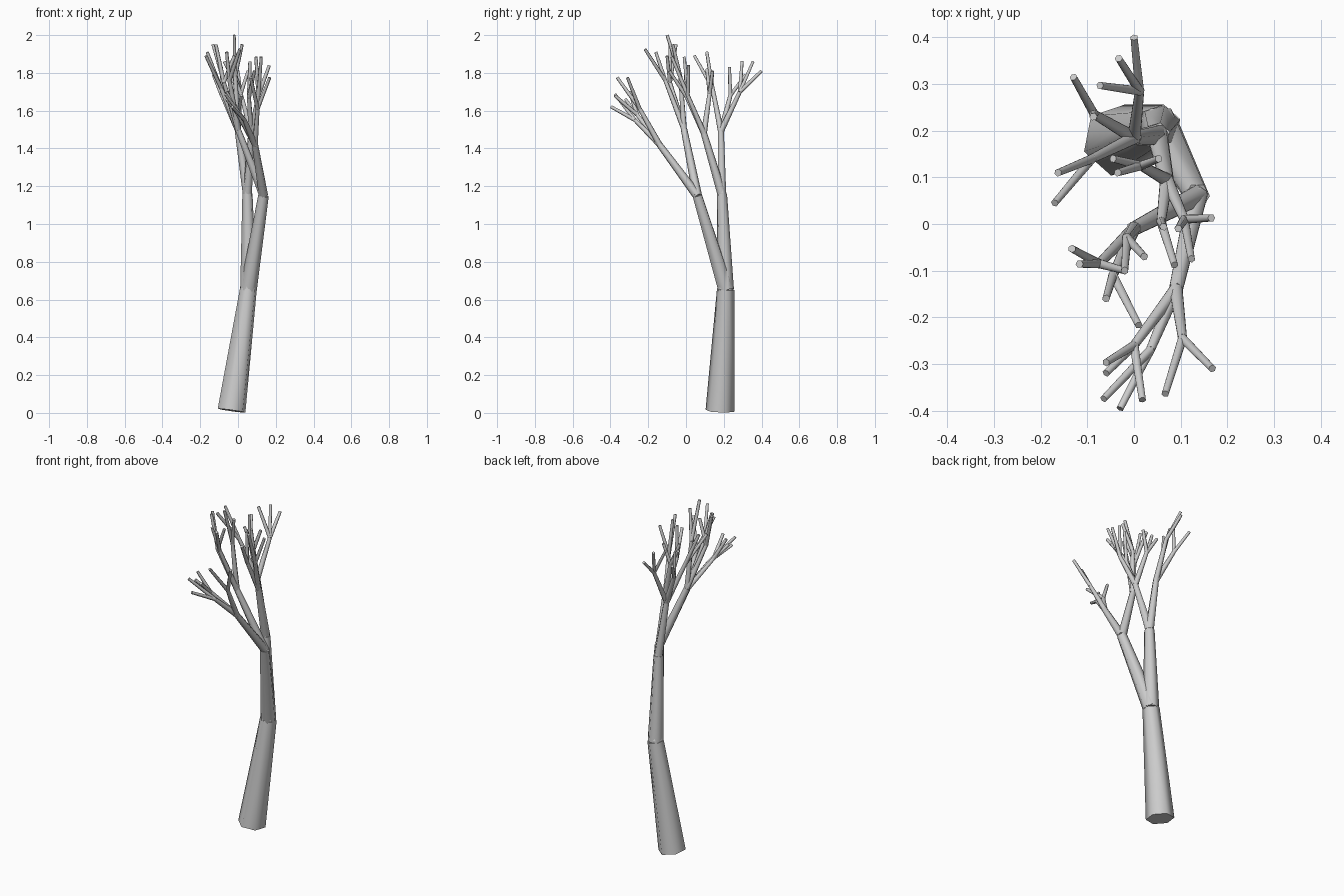
import bpy, bmesh, math
from mathutils import Vector, Matrix

# start and end radius of each branching level
RADII = [(0.078, 0.047), (0.045, 0.028), (0.025, 0.017), (0.016, 0.011), (0.011, 0.0085)]
NAMES = ["trunk", "limbs", "boughs", "branches", "twigs"]
meshes = [bmesh.new() for _ in NAMES]


def segment(level, a, b):
    """Tapered six-sided segment from a to b."""
    a, b = Vector(a), Vector(b)
    d = b - a
    r1, r2 = RADII[level]
    m = Matrix.Translation((a + b) / 2) @ d.to_track_quat('Z', 'Y').to_matrix().to_4x4()
    m = m @ Matrix.Rotation(ROT, 4, 'Z')
    bmesh.ops.create_cone(meshes[level], cap_ends=True, segments=6,
                          radius1=r1, radius2=r2, depth=d.length, matrix=m)


# find the turn that puts a corner of the hexagon on the Y axis
probe = bmesh.new()
bmesh.ops.create_circle(probe, segments=6, radius=1)
ROT = 0 if max(v.co.y for v in probe.verts) > 0.95 else math.radians(30)
probe.free()


def grow(level, start, node):
    """A node is (end point, child nodes...)."""
    end, kids = node[0], node[1:]
    segment(level, start, end)
    for k in kids:
        grow(level + 1, end, k if isinstance(k[0], tuple) else (k,))


# front limb
bough_front = ((0.09, -0.14, 1.42),
               ((0.104, -0.245, 1.61), (0.168, -0.31, 1.775), (0.067, -0.364, 1.775)),
               ((0.0, -0.26, 1.58), (-0.06, -0.297, 1.70), (-0.06, -0.32, 1.66), (0.018, -0.377, 1.68)),
               ((0.035, -0.27, 1.55), (-0.03, -0.396, 1.62), (-0.065, -0.375, 1.685)))
bough_mid = ((0.0, -0.01, 1.50),
             ((-0.075, -0.085, 1.75), (-0.133, -0.053, 1.95), (-0.117, -0.086, 1.95), (-0.02, -0.10, 1.89)),
             ((-0.045, -0.11, 1.76), (-0.06, -0.16, 1.91), (0.01, -0.217, 1.925)),
             ((-0.015, -0.03, 1.78), (-0.02, -0.10, 2.0), (0.022, -0.07, 1.95)))
limb_front = ((0.135, 0.06, 1.15), bough_front, bough_mid)

# back limb
bough_right = ((0.07, 0.095, 1.48),
               ((0.108, 0.01, 1.68), (0.166, 0.013, 1.84), (0.123, -0.075, 1.885), (0.095, -0.01, 1.885)),
               ((0.058, 0.005, 1.67), (0.087, -0.088, 1.81), (0.063, -0.006, 1.86)),
               ((0.015, 0.125, 1.69), (-0.035, 0.11, 1.82), (0.053, 0.14, 1.81), (-0.045, 0.14, 1.79)))
bough_back = ((0.0, 0.185, 1.49),
              ((0.012, 0.285, 1.70), (0.0, 0.40, 1.81), (-0.033, 0.355, 1.86), (-0.073, 0.297, 1.86)),
              ((-0.09, 0.14, 1.72), (-0.163, 0.11, 1.91), (-0.17, 0.045, 1.89)),
              ((-0.085, 0.235, 1.68), (-0.13, 0.315, 1.79), (-0.087, 0.23, 1.83)))
limb_back = ((0.05, 0.19, 1.16), bough_right, bough_back)

# trunk and everything on it
grow(0, (-0.034, 0.18, 0.012), ((0.055, 0.21, 0.655), limb_front, limb_back))

for name, bm in zip(NAMES, meshes):
    me = bpy.data.meshes.new(name)
    bm.to_mesh(me)
    bm.free()
    ob = bpy.data.objects.new(name, me)
    bpy.context.collection.objects.link(ob)
    bpy.ops.object.select_all(action='DESELECT')
    ob.select_set(True)
    bpy.context.view_layer.objects.active = ob
    bpy.ops.object.shade_smooth_by_angle(angle=math.radians(65))
